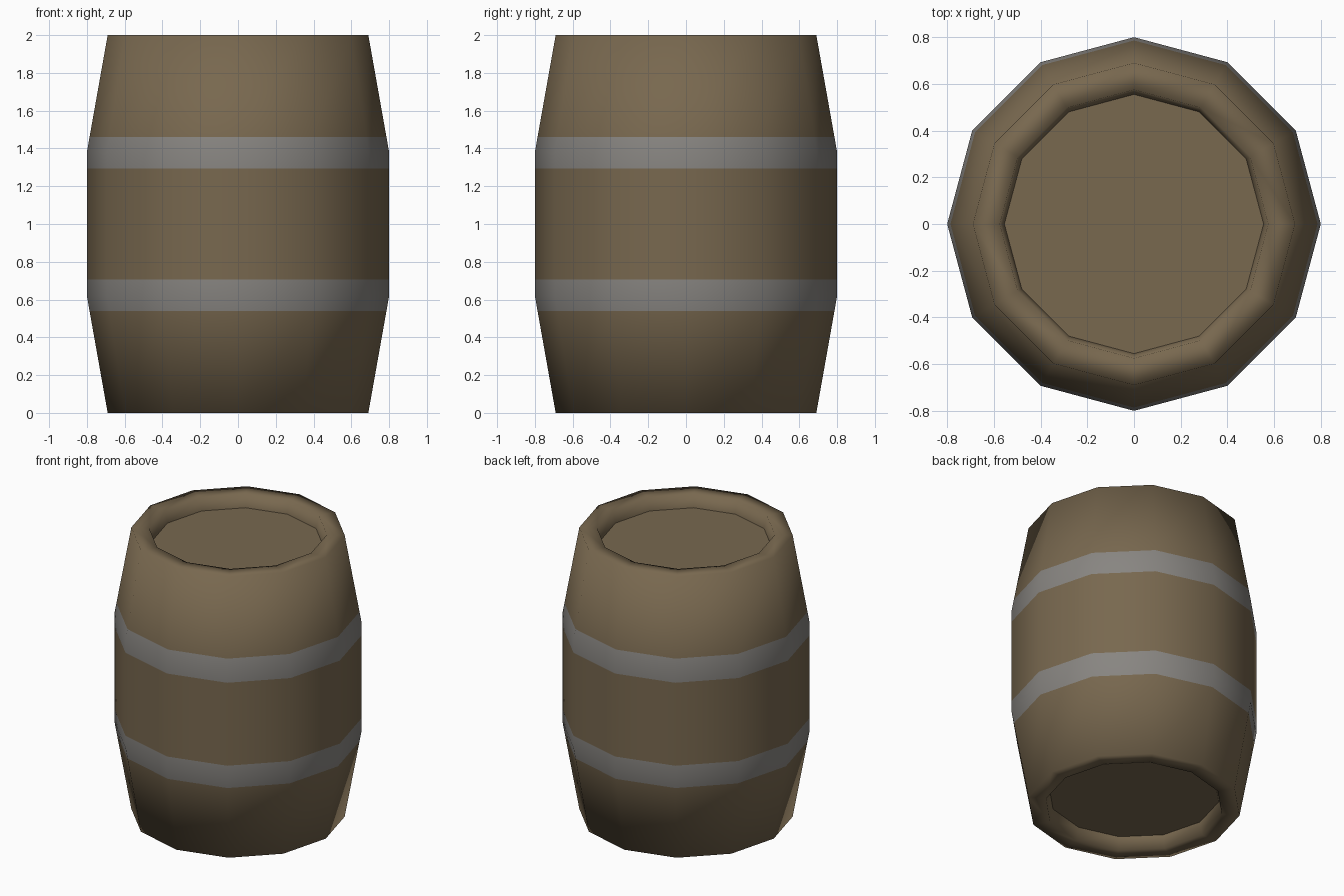
import bpy, bmesh, math

if "Cube" in bpy.data.objects:
    bpy.data.objects.remove(bpy.data.objects["Cube"])

SIDES = 12


def material(name, rgb):
    m = bpy.data.materials.new(name)
    m.diffuse_color = (*rgb, 1.0)
    m.use_nodes = True
    m.node_tree.nodes["Principled BSDF"].inputs["Base Color"].default_value = m.diffuse_color
    return m


wood = material("brown_wood", (0.188, 0.138, 0.078))
metal = material("grey_metal", (0.246, 0.235, 0.220))


def finish(bm, name, mats):
    mesh = bpy.data.meshes.new(name)
    bm.to_mesh(mesh)
    bm.free()
    for m in mats:
        mesh.materials.append(m)
    ob = bpy.data.objects.new(name, mesh)
    bpy.context.collection.objects.link(ob)
    return ob


def ring(bm, r, z):
    return [bm.verts.new((r * math.cos(2 * math.pi * i / SIDES),
                          r * math.sin(2 * math.pi * i / SIDES), z)) for i in range(SIDES)]


# Barrel shell: bulging staves, flat rims and the recess walls at both ends
half = [(0.555, 1.91), (0.575, 2.0), (0.69, 2.0), (0.786, 1.46), (0.8, 1.38), (0.8, 1.295)]
profile = [(r, 2 - z) for r, z in half] + half[::-1]
bm = bmesh.new()
rings = [ring(bm, r, z) for r, z in profile]
for a, b in zip(rings, rings[1:]):
    for i in range(SIDES):
        j = (i + 1) % SIDES
        f = bm.faces.new((a[i], a[j], b[j], b[i]))
        f.smooth = True
        # Hoops: painted bands by height
        h = abs(f.calc_center_median().z - 1)
        f.material_index = 1 if 0.29 < h < 0.46 else 0
finish(bm, "barrel_shell", (wood, metal))

# Recessed flat end boards
for name, z in (("top_lid", 1.91), ("bottom_lid", 0.09)):
    bm = bmesh.new()
    verts = ring(bm, 0.555, z)
    bm.faces.new(verts if z > 1 else verts[::-1])
    finish(bm, name, (wood,))
